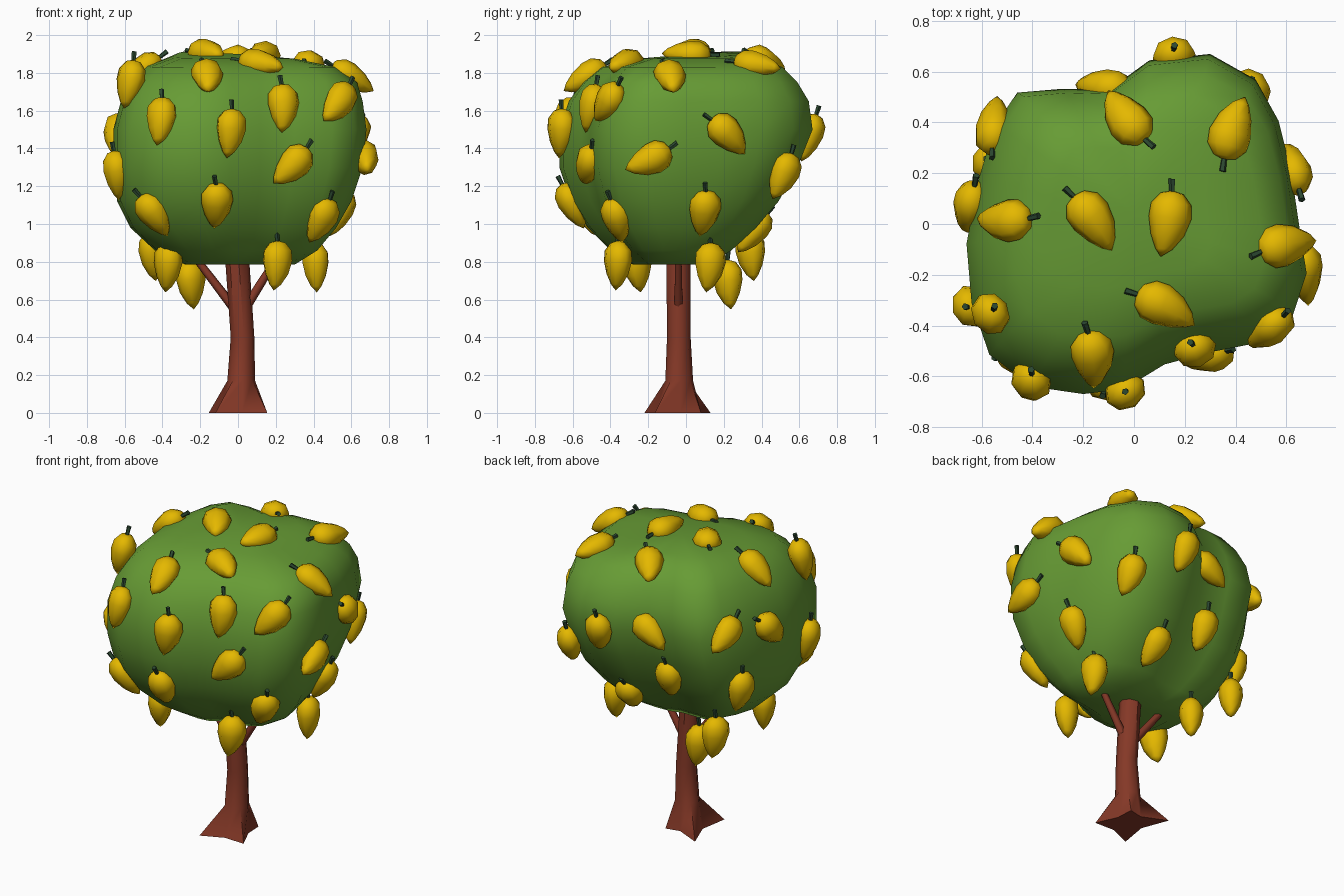
import bpy, bmesh, math
from mathutils import Vector, Matrix
from mathutils.bvhtree import BVHTree

if "Cube" in bpy.data.objects:
    bpy.data.objects.remove(bpy.data.objects["Cube"])


def material(name, rgb):
    m = bpy.data.materials.new(name)
    m.diffuse_color = (*rgb, 1)
    m.use_nodes = True
    m.node_tree.nodes["Principled BSDF"].inputs["Base Color"].default_value = m.diffuse_color
    return m


BARK = material("red brown bark", (0.235, 0.04, 0.02))
LEAF = material("leaf green", (0.135, 0.33, 0.035))
FRUIT = material("fruit yellow", (0.78, 0.48, 0.0))
STEM = material("stem dark green", (0.025, 0.065, 0.03))


def loft(bm, rings, mat=0, bottom=None, top=None):
    """Skin a stack of rings (counter-clockwise, bottom to top); close with a pole or a flat cap."""
    vs = [[bm.verts.new(p) for p in r] for r in rings]
    n = len(vs[0])
    faces = []
    for a, b in zip(vs, vs[1:]):
        for i in range(n):
            j = (i + 1) % n
            faces.append(bm.faces.new((a[i], a[j], b[j], b[i])))
    for ring, pole, flip in ((vs[0], bottom, True), (vs[-1], top, False)):
        if pole is None:
            faces.append(bm.faces.new(ring[::-1] if flip else ring))
            continue
        c = bm.verts.new(pole)
        for i in range(n):
            a, b = ring[i], ring[(i + 1) % n]
            faces.append(bm.faces.new((b, a, c) if flip else (a, b, c)))
    for f in faces:
        f.material_index = mat
        f.smooth = True


def circle(x, y, z, r, n, start=0.0):
    return [(x + r * math.cos(start + math.tau * i / n),
             y + r * math.sin(start + math.tau * i / n), z) for i in range(n)]


def mesh_from(bm, name, mats, angle):
    me = bpy.data.meshes.new(name)
    bm.to_mesh(me)
    for m in mats:
        me.materials.append(m)
    me.set_sharp_from_angle(angle=math.radians(angle))
    return me


def add_object(name, me, matrix=None):
    ob = bpy.data.objects.new(name, me)
    bpy.context.collection.objects.link(ob)
    if matrix is not None:
        ob.matrix_world = matrix
    return ob


def frame(axis, normal, origin):
    """Matrix with local z along axis and local y close to normal."""
    z = axis.normalized()
    x = normal.cross(z).normalized()
    y = z.cross(x)
    return Matrix.Translation(origin) @ Matrix((x, y, z)).transposed().to_4x4()


# Trunk with four pointed roots
bm = bmesh.new()
roots = [(.155, -.165), (.095, -.03), (.09, .08), (.0, .06),
         (-.155, .13), (-.09, -.04), (-.12, -.22), (.02, -.16)]
rings = [[(x, y, 0) for x, y in roots]]
for x, y, z, r in ((.017, -.036, .17, .074), (.024, -.038, .4, .063),
                   (-.002, -.04, .78, .064), (-.01, -.04, 1.0, .06)):
    rings.append(circle(x, y, z, r, 8, math.radians(-38)))
loft(bm, rings)
add_object("trunk", mesh_from(bm, "trunk", [BARK], 45))

# Two branches
for name, a, b in (("left_branch", (-.01, -.03, .54), (-.27, -.02, .88)),
                   ("right_branch", (.03, -.04, .54), (.23, -.04, .86))):
    bm = bmesh.new()
    a, b = Vector(a), Vector(b)
    loft(bm, [circle(0, 0, 0, .026, 6), circle(0, 0, (b - a).length, .018, 6)])
    add_object(name, mesh_from(bm, name, [BARK], 70), frame(b - a, Vector((0, 1, 0)), a))

# Canopy: top-view outline scaled at each height to the four side limits
outline = [(.65, 0), (.62, .2), (.57, .4), (.48, .56), (.3, .66), (.06, .635), (-.1, .52),
           (-.28, .525), (-.46, .51), (-.55, .38), (-.61, .18), (-.66, -.08), (-.64, -.32),
           (-.57, -.53), (-.4, -.66), (-.2, -.69), (-.04, -.67), (.12, -.57), (.3, -.52),
           (.5, -.48), (.62, -.39), (.68, -.2)]
levels = [(.785, -.28, .3, -.28, .12), (.86, -.44, .42, -.4, .24), (.98, -.57, .52, -.52, .37),
          (1.12, -.64, .6, -.61, .49), (1.3, -.66, .66, -.67, .59), (1.5, -.66, .68, -.67, .67),
          (1.65, -.62, .66, -.62, .65), (1.75, -.56, .63, -.55, .59),
          (1.83, -.48, .52, -.45, .51), (1.875, -.34, .3, -.25, .38)]
rings = []
for z, x0, x1, y0, y1 in levels:
    ring = []
    for px, py in outline:
        x = px * (x1 / .68 if px > 0 else x0 / -.66)
        y = py * (y1 / .66 if py > 0 else y0 / -.69)
        hump = .04 * math.exp(-((x + .25) ** 2 + (y - .22) ** 2) / .07) if z > 1.7 else 0
        ring.append((x, y, z + hump))
    rings.append(ring)
bm = bmesh.new()
loft(bm, rings, bottom=(0, -.06, .81), top=(0, .04, 1.9))
bm.normal_update()
tree = BVHTree.FromBMesh(bm)
add_object("canopy", mesh_from(bm, "canopy", [LEAF], 60))

# Fruit mesh: pointed body with a short stem
bm = bmesh.new()
body = [(-.11, .034, .014), (-.055, .066, .005), (.015, .085, 0), (.07, .08, 0), (.11, .046, 0)]
rings = [[(x, y * .85, z) for x, y, z in circle(dx, 0, z, r, 8)] for z, r, dx in body]
loft(bm, rings, 0, bottom=(.024, 0, -.142), top=(0, 0, .122))
loft(bm, [circle(0, 0, .11, .011, 5), circle(.006, 0, .168, .014, 5)], 1)
fruit_mesh = mesh_from(bm, "fruit", [FRUIT, STEM], 60)

# Fruits lying on the canopy: two view coordinates and stem angle, per viewing side
X, Y, Z = Vector((1, 0, 0)), Vector((0, 1, 0)), Vector((0, 0, 1))
sides = [
    ("front", X, Z, -Y, [(-.4, 1.55, 100), (-.04, 1.49, 88), (.24, 1.62, 92), (.53, 1.64, 50),
                         (.29, 1.31, 50), (-.11, 1.11, 95), (-.44, 1.06, 120), (.44, 1.03, 83)]),
    ("right", Y, Z, X, [(.22, 1.48, 140), (-.19, 1.34, 30), (.1, 1.07, 92)]),
    ("back", X, Z, Y, [(.16, 1.47, 90), (.14, .97, 90), (-.12, 1.5, 30), (-.18, 1.17, 90)]),
    ("left", Y, Z, -X, [(-.32, 1.27, 90), (.06, 1.48, 40), (.24, 1.13, 90), (.38, 1.53, 140)]),
    ("top", X, Y, Z, [(-.16, -.52, 100), (.12, -.32, 155), (-.16, .02, 130), (.14, .01, 85),
                      (-.5, .01, 0), (-.03, .41, -50), (.38, .37, -105), (.59, -.08, 195)]),
]
for side, eu, ev, out, spots in sides:
    for k, (u, v, deg) in enumerate(spots, 1):
        p = eu * u + ev * v
        hit, n, _, _ = tree.ray_cast(p + out * 3, -out)
        if hit is None:
            hit, n, _, _ = tree.find_nearest(p + out * .4)
        if n.dot(out) < 0:
            n = -n
        a = math.radians(deg)
        d = eu * math.cos(a) + ev * math.sin(a)
        d = d - n * d.dot(n) * .85
        add_object(f"{side}_fruit_{k}", fruit_mesh, frame(d, n, hit + n * .01))

# Fruits hanging upright beside and under the canopy
for k, p in enumerate([(-.37, -.26, .78), (.21, -.36, .79), (.41, .13, .78), (-.25, .22, .69),
                       (-.45, .34, .84), (-.57, -.36, 1.75), (.46, .52, 1.26)], 1):
    p = Vector(p)
    out = Vector((p.x, p.y, 0)).normalized()
    lean = {6: Vector((.15, .2, 0)), 7: Vector((.0, .35, 0))}.get(k, Vector())
    add_object(f"hanging_fruit_{k}", fruit_mesh, frame(Z + lean, out, p))
